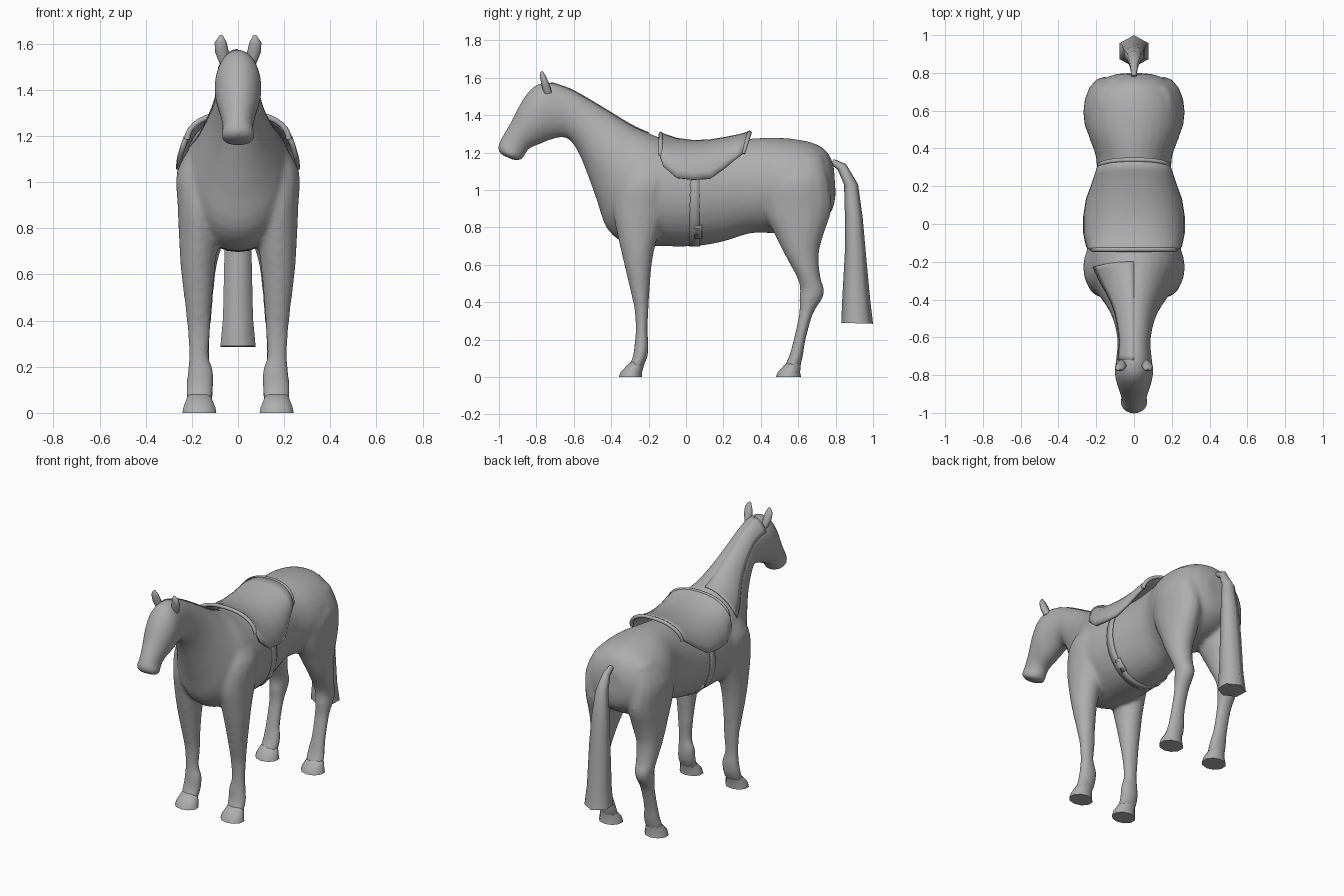
import bpy, bmesh, math
from mathutils import Vector

if "Cube" in bpy.data.objects:
    bpy.data.objects.remove(bpy.data.objects["Cube"])

grey = bpy.data.materials.new("plain grey")
grey.use_nodes = True
grey.diffuse_color = (0.42, 0.42, 0.42, 1)
grey.node_tree.nodes["Principled BSDF"].inputs["Base Color"].default_value = (0.42, 0.42, 0.42, 1)
parts = []


def finish(name, bm):
    bmesh.ops.recalc_face_normals(bm, faces=bm.faces)
    mesh = bpy.data.meshes.new(name)
    bm.to_mesh(mesh)
    bm.free()
    mesh.materials.append(grey)
    ob = bpy.data.objects.new(name, mesh)
    bpy.context.collection.objects.link(ob)
    parts.append(ob)
    return ob


def flow(rows, steps=3):
    """Refine a list of sections with a smooth spline through them."""
    padded = [rows[0], *rows, rows[-1]]
    out = []
    for k in range(len(rows) - 1):
        for s in range(steps):
            t = s / steps
            out.append([b + t / 2 * (c - a + t * (2*a - 5*b + 4*c - d + t * (3*b - a - 3*c + d)))
                        for a, b, c, d in zip(*padded[k:k + 4])])
    return out + [rows[-1]]


def arc(section, angles, grow=1.0, x=0.0):
    """Points of an ellipse spanning a low point and a high point in the side plane."""
    y1, z1, y2, z2, w = section
    mid = Vector((x, (y1 + y2) / 2, (z1 + z2) / 2))
    up = Vector((0, y2 - y1, z2 - z1)) / 2
    return [mid + (up * math.cos(a) + Vector((w * math.sin(a), 0, 0))) * grow for a in angles]


def turn(n):
    return [math.tau * i / n for i in range(n)]


def skin(bm, rows, closed=True, caps=True):
    """Bridge rows of points with quads."""
    grid = [[bm.verts.new(p) for p in row] for row in rows]
    n = len(grid[0])
    for r, s in zip(grid, grid[1:]):
        for i in range(n if closed else n - 1):
            j = (i + 1) % n
            bm.faces.new((r[i], r[j], s[j], s[i]))
    if caps:
        bm.faces.new(grid[0])
        bm.faces.new(grid[-1])


def solid(ob, thickness):
    mod = ob.modifiers.new("thickness", "SOLIDIFY")
    mod.thickness = thickness
    mod.offset = 0


# Sections: low y, low z, high y, high z, half width
trunk = [
    (.80, .98, .79, 1.13, .08), (.775, .88, .75, 1.21, .17), (.66, .80, .66, 1.258, .248),
    (.5, .77, .5, 1.28, .25), (.35, .77, .35, 1.275, .2), (.2, .725, .2, 1.255, .205),
    (.05, .70, .05, 1.245, .232), (-.15, .70, -.12, 1.275, .25), (-.31, .71, -.2, 1.305, .242),
    (-.42, .79, -.27, 1.335, .2), (-.475, .94, -.34, 1.375, .158),
    (-.525, 1.08, -.42, 1.425, .122), (-.58, 1.21, -.52, 1.485, .098),
    (-.64, 1.28, -.62, 1.54, .087)]
head = [
    (-.72, 1.27, -.72, 1.574, .095), (-.77, 1.25, -.805, 1.56, .102),
    (-.82, 1.23, -.875, 1.48, .09), (-.85, 1.21, -.935, 1.365, .074),
    (-.865, 1.18, -.985, 1.28, .066), (-.885, 1.16, -1.005, 1.225, .074),
    (-.915, 1.158, -.99, 1.19, .04)]
# Legs: front y, back y, height, inner x, outer x
front_leg = [
    (-.31, -.23, .05, .11, .225), (-.285, -.205, .11, .105, .225), (-.275, -.2, .18, .105, .22),
    (-.27, -.205, .25, .127, .213), (-.275, -.2, .36, .118, .22), (-.295, -.195, .45, .115, .228),
    (-.335, -.18, .62, .1, .248), (-.365, -.15, .75, .085, .256), (-.39, -.1, .9, .07, .262),
    (-.36, -.08, 1.05, .07, .264), (-.3, -.1, 1.19, .08, .18)]
hind_leg = [
    (.52, .61, .05, .11, .225), (.55, .625, .11, .105, .222), (.575, .64, .2, .12, .215),
    (.605, .68, .34, .12, .215), (.605, .73, .42, .115, .222), (.61, .74, .47, .11, .226),
    (.595, .72, .53, .105, .235), (.53, .71, .65, .09, .247), (.475, .735, .76, .06, .255),
    (.41, .78, .9, .05, .261), (.42, .765, 1.05, .06, .265), (.5, .73, 1.18, .08, .2)]
front_hoof = [(-.36, -.235, 0, .09, .245), (-.35, -.235, .025, .095, .24),
              (-.3, -.22, .08, .118, .218)]
hind_hoof = [(.48, .615, 0, .09, .245), (.49, .61, .025, .095, .24),
             (.54, .615, .08, .118, .218)]


def limb(bm, rows, side, n):
    skin(bm, [arc((a, z, b, z, (o - i) / 2), turn(n), x=side * (i + o) / 2)
              for a, b, z, i, o in rows])


# Body: trunk, neck, head and legs blended into one skin
bm = bmesh.new()
skin(bm, [arc(s, turn(32)) for s in flow(trunk + head)])
for side in (-1, 1):
    limb(bm, flow(front_leg), side, 16)
    limb(bm, flow(hind_leg), side, 16)
body = finish("body", bm)
mod = body.modifiers.new("blend", "REMESH")
mod.mode = "VOXEL"
mod.voxel_size = 0.013
mod.use_smooth_shade = True
mod = body.modifiers.new("soften", "SMOOTH")
mod.factor = 0.5
mod.iterations = 7

# Hooves
for side, word in ((-1, "right"), (1, "left")):
    for rows, end in ((front_hoof, "front"), (hind_hoof, "hind")):
        bm = bmesh.new()
        limb(bm, rows, side, 10)
        finish(f"{end}_hoof_{word}", bm)

# Ears
for side, word in ((-1, "right"), (1, "left")):
    bm = bmesh.new()
    skin(bm, [arc((y, z, y + d, z + .01, w), turn(8), x=side * x) for y, z, d, w, x in (
        (-.76, 1.51, .045, .02, .06), (-.772, 1.56, .04, .03, .07),
        (-.78, 1.60, .03, .026, .075), (-.78, 1.628, .012, .009, .073))])
    finish(f"ear_{word}", bm)

# Mane: thin sheet lying over one side of the neck
bm = bmesh.new()
skin(bm, [arc(s, [-.18 * i for i in range(7)], 1.008) for s in flow(trunk[8:] + head[:1])],
     closed=False, caps=False)
solid(finish("mane", bm), .005)

# Tail: six-sided hanging tuft
tail = [(.77, 1.14, .79, 1.165, .015), (.81, 1.11, .855, 1.14, .022),
        (.845, 1.03, .92, 1.03, .04), (.85, .85, .945, .85, .06),
        (.85, .68, .96, .68, .068), (.835, .41, .985, .41, .075), (.83, .29, 1.0, .285, .088)]
bm = bmesh.new()
skin(bm, [arc(s, turn(6)) for s in tail])
finish("tail", bm)

# Girth strap and its buckle
bm = bmesh.new()
skin(bm, [arc((y, .70, y, 1.245, .232), turn(32)) for y in (.02, .075)], caps=False)
solid(finish("girth_strap", bm), .006)
bm = bmesh.new()
for side in (-1, 1):
    skin(bm, [[Vector((side * x, y, z)) for x, z in ((.13, .745), (.185, .81))]
              for y in (.045, .085)], closed=False, caps=False)
solid(finish("girth_buckles", bm), .009)

# Saddle: y, top z, flap z, half width, backward bow of the middle
stations = [(-.135, 1.3, 1.185, .22, 0), (-.12, 1.293, 1.125, .245, 0), (-.05, 1.27, 1.065, .26, 0),
            (.04, 1.258, 1.055, .26, 0), (.13, 1.262, 1.06, .246, 0), (.2, 1.275, 1.11, .22, .01),
            (.26, 1.29, 1.16, .2, .025), (.305, 1.306, 1.195, .185, .035)]


def drape(y, top, low, w, bow):
    pts = []
    for i in range(-8, 9):
        a = i / 8 * math.pi / 2
        x = w * math.copysign(abs(math.sin(a)) ** .85, a)
        pts.append(Vector((x, y + bow * math.cos(a), low + (top - low) * abs(math.cos(a)))))
    return pts


bm = bmesh.new()
skin(bm, [drape(*s) for s in stations], closed=False, caps=False)
solid(finish("saddle", bm), .018)

# Rolled rims at both ends of the saddle
for s, name in ((stations[0], "saddle_front_rim"), (stations[-1], "saddle_back_rim")):
    curve = bpy.data.curves.new(name, "CURVE")
    curve.dimensions = "3D"
    curve.bevel_depth = .012
    curve.bevel_resolution = 2
    curve.use_fill_caps = True
    line = curve.splines.new("POLY")
    pts = drape(*s)
    line.points.add(len(pts) - 1)
    for p, co in zip(line.points, pts):
        p.co = (*co, 1)
    line.use_smooth = True
    curve.materials.append(grey)
    bpy.context.collection.objects.link(bpy.data.objects.new(name, curve))

# Smooth shading with crisp edges
bpy.ops.object.select_all(action="DESELECT")
for ob in parts:
    ob.select_set(True)
bpy.context.view_layer.objects.active = body
bpy.ops.object.shade_smooth_by_angle(angle=math.radians(65))
